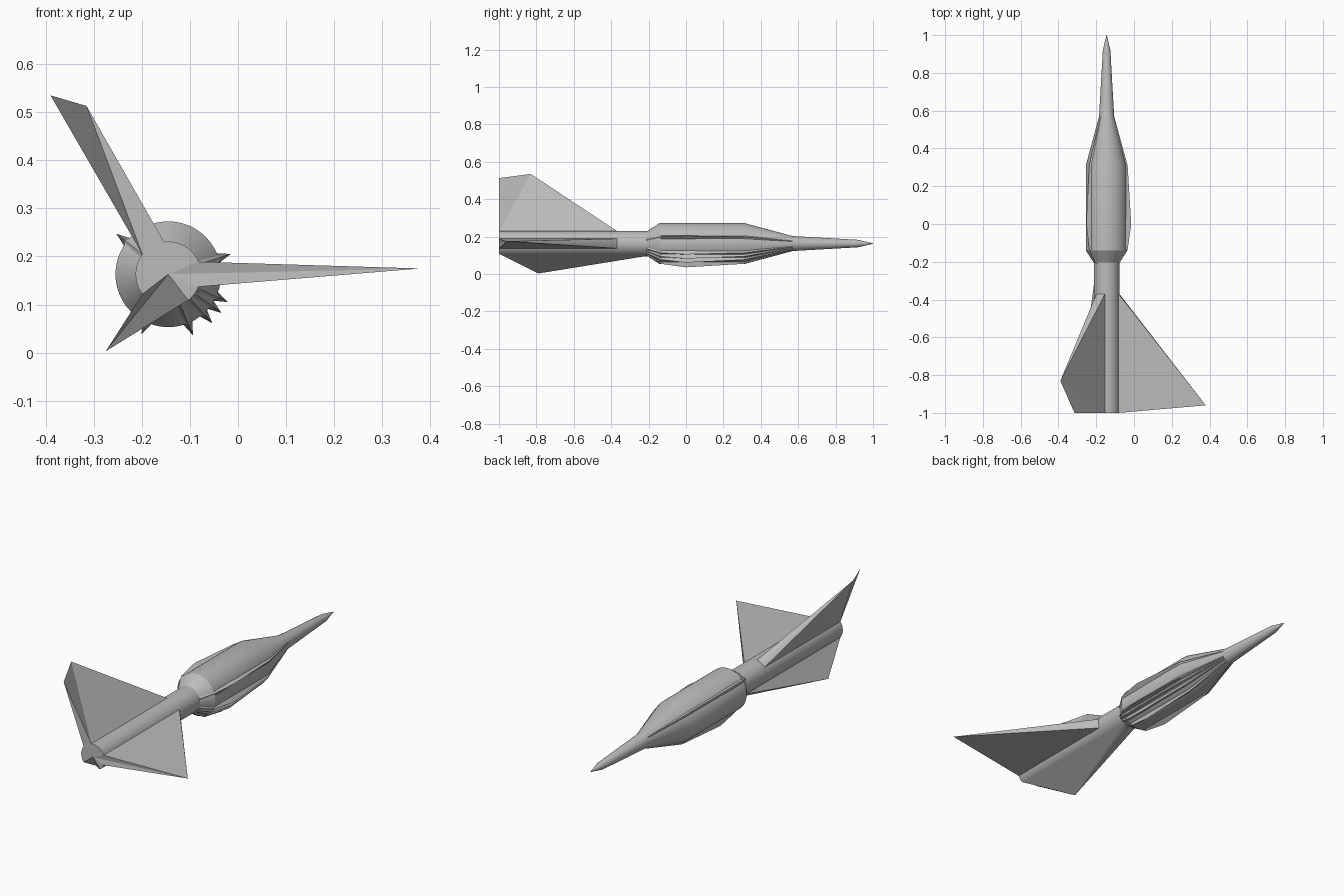
import bpy, bmesh, math

if "Cube" in bpy.data.objects:
    bpy.data.objects.remove(bpy.data.objects["Cube"])

CX, CZ = -0.145, 0.163
SEG = 48
TAIL_R = 0.068
HUB = (CX, -1.0, CZ)

grey = bpy.data.materials.new("plain_grey")
grey.use_nodes = True
grey.diffuse_color = (0.5, 0.5, 0.5, 1)
grey.node_tree.nodes["Principled BSDF"].inputs["Base Color"].default_value = (0.5, 0.5, 0.5, 1)


def polar(step, r, y):
    """Point around the body axis, step counted in body segments."""
    a = math.tau * step / SEG
    return (CX + r * math.cos(a), y, CZ + r * math.sin(a))


def build(name, polygons, smooth=None):
    bm = bmesh.new()
    for poly in polygons:
        bm.faces.new([bm.verts.new(p) for p in poly])
    bmesh.ops.remove_doubles(bm, verts=bm.verts, dist=0.0003)
    bmesh.ops.recalc_face_normals(bm, faces=bm.faces)
    mesh = bpy.data.meshes.new(name)
    bm.to_mesh(mesh)
    bm.free()
    mesh.materials.append(grey)
    obj = bpy.data.objects.new(name, mesh)
    bpy.context.collection.objects.link(obj)
    if smooth:
        bpy.ops.object.select_all(action="DESELECT")
        obj.select_set(True)
        bpy.context.view_layer.objects.active = obj
        bpy.ops.object.shade_smooth_by_angle(angle=math.radians(smooth))
    return obj


# Fins: first segment, last segment, leading y, tip points, notched tail
FINS = {
    "left_fin": (-3, 3, -0.37, [(0.38, -0.96, 0.175)], True),
    "upper_fin": (13, 19, -0.37, [(-0.39, -0.83, 0.535), (-0.315, -1.0, 0.513)], False),
    "lower_fin": (-19, -7, -0.22, [(-0.275, -0.79, 0.003)], True),
}


def in_fin(step, y, notched_only=False):
    for first, last, lead, tips, notched in FINS.values():
        if (step - first) % SEG < last - first and y < lead - 0.01:
            return notched or not notched_only
    return False


# Turned body: tail tube, swollen middle and pointed nose, open under the fins
profile = [(-1.0, TAIL_R), (-0.37, TAIL_R), (-0.22, TAIL_R), (-0.205, TAIL_R),
           (-0.14, 0.11), (0.31, 0.11), (0.57, 0.04), (0.92, 0.02), (1.0, 0.001)]
skin = []
for (y0, r0), (y1, r1) in zip(profile, profile[1:]):
    for i in range(SEG):
        if not in_fin(i, y0):
            skin.append([polar(i, r0, y0), polar(i + 1, r0, y0),
                         polar(i + 1, r1, y1), polar(i, r1, y1)])
skin.append([polar(i, 0.001, 1.0) for i in range(SEG)][::6])
for i in range(SEG):
    if not in_fin(i, -1.0, True):
        skin.append([HUB, polar(i, TAIL_R, -1.0), polar(i + 1, TAIL_R, -1.0)])
build("body", skin, 25)

# Wedge fins growing out of the tail tube
for name, (first, last, lead, tips, notched) in FINS.items():
    front_tip, back_tip = tips[0], tips[-1]
    faces = []
    for i in range(first, last):
        faces.append([polar(i, TAIL_R, lead), polar(i + 1, TAIL_R, lead), front_tip])
        if not notched:
            faces.append([polar(i, TAIL_R, -1.0), polar(i + 1, TAIL_R, -1.0), back_tip])
    for side in (first, last):
        root_back, root_front = polar(side, TAIL_R, -1.0), polar(side, TAIL_R, lead)
        faces.append([root_back, root_front, front_tip])
        if notched:
            faces.append([HUB, root_back, back_tip])
        else:
            faces.append([root_back, front_tip, back_tip])
    build(name, faces)

# Sharp ribs along the swollen middle
stations = [(-0.21, 0.066, 0.07), (-0.135, 0.108, 0.117), (0.0, 0.108, 0.137),
            (0.31, 0.108, 0.117), (0.57, 0.038, 0.042)]
for n, degrees in enumerate((142, 18, -25, -36, -48, -68, -114)):
    mid = degrees * SEG / 360
    faces = []
    for (y0, b0, t0), (y1, b1, t1) in zip(stations, stations[1:]):
        for half in (-0.75, 0.75):
            faces.append([polar(mid + half, b0, y0), polar(mid, t0, y0),
                          polar(mid, t1, y1), polar(mid + half, b1, y1)])
    for y, b, t in (stations[0], stations[-1]):
        faces.append([polar(mid - 0.75, b, y), polar(mid, t, y), polar(mid + 0.75, b, y)])
    build(f"rib_{n + 1}", faces)
